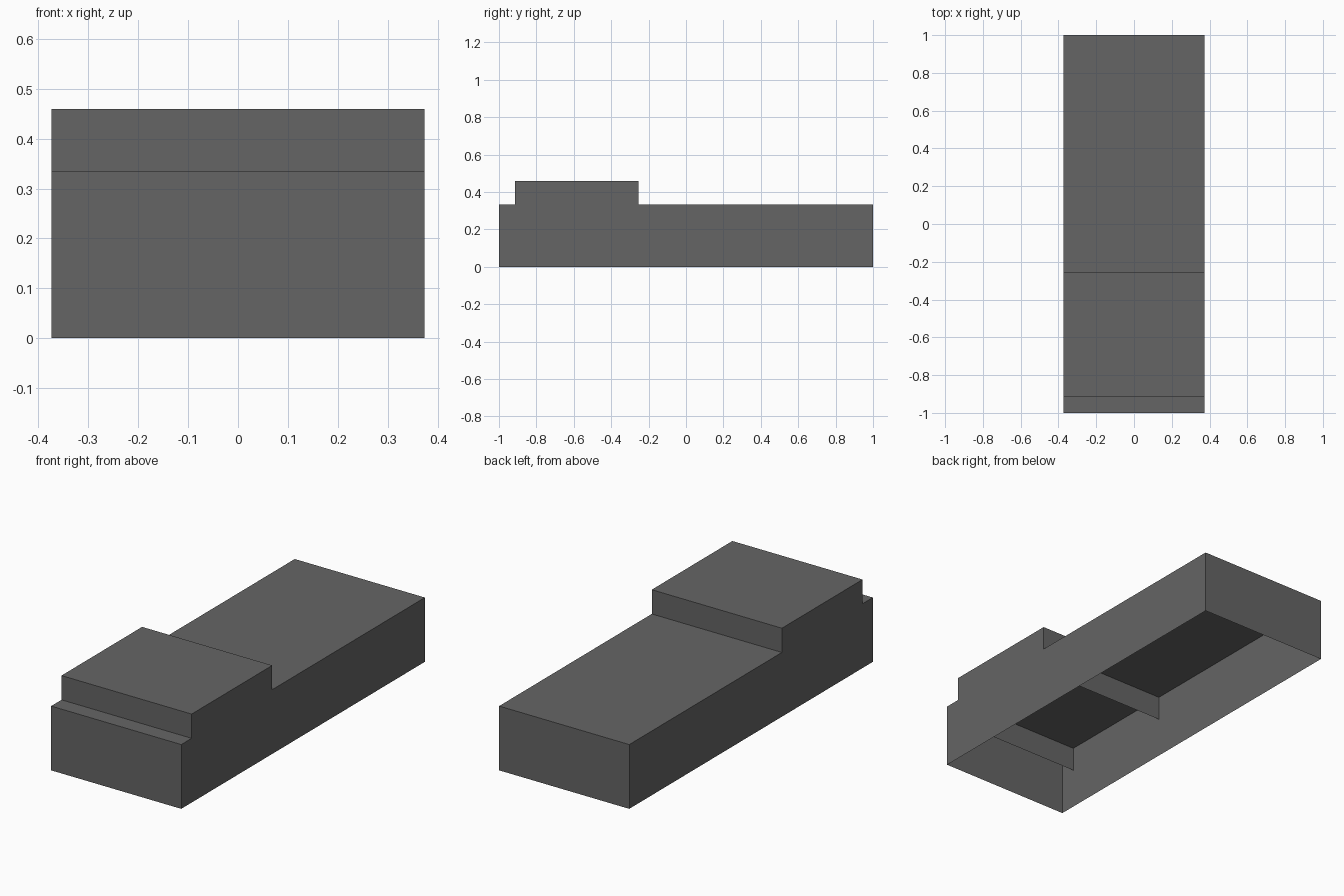
import bpy
import bmesh
from mathutils import Matrix, Vector

if "Cube" in bpy.data.objects:
    bpy.data.objects.remove(bpy.data.objects["Cube"])

# Single dark grey material
grey = bpy.data.materials.new("dark grey")
grey.use_nodes = True
colour = (0.13, 0.13, 0.13, 1.0)
grey.diffuse_color = colour
grey.node_tree.nodes["Principled BSDF"].inputs["Base Color"].default_value = colour


def open_box(name, low, high):
    """Thin-walled box with no floor, spanning two opposite corners."""
    low, high = Vector(low), Vector(high)
    bm = bmesh.new()
    matrix = Matrix.Translation((low + high) / 2) @ Matrix.Diagonal((*(high - low), 1))
    bmesh.ops.create_cube(bm, size=1, matrix=matrix)
    bm.normal_update()
    floor = [f for f in bm.faces if f.normal.z < -0.5]
    bmesh.ops.delete(bm, geom=floor, context='FACES_ONLY')
    mesh = bpy.data.meshes.new(name)
    bm.to_mesh(mesh)
    bm.free()
    mesh.materials.append(grey)
    obj = bpy.data.objects.new(name, mesh)
    bpy.context.collection.objects.link(obj)
    return obj


half_width = 0.374

# Long hollow base
open_box("base_shell", (-half_width, -1, 0), (half_width, 1, 0.334))

# Raised block near the front, its walls hanging down inside the base
open_box("raised_block", (-half_width, -0.915, 0.208), (half_width, -0.253, 0.46))
